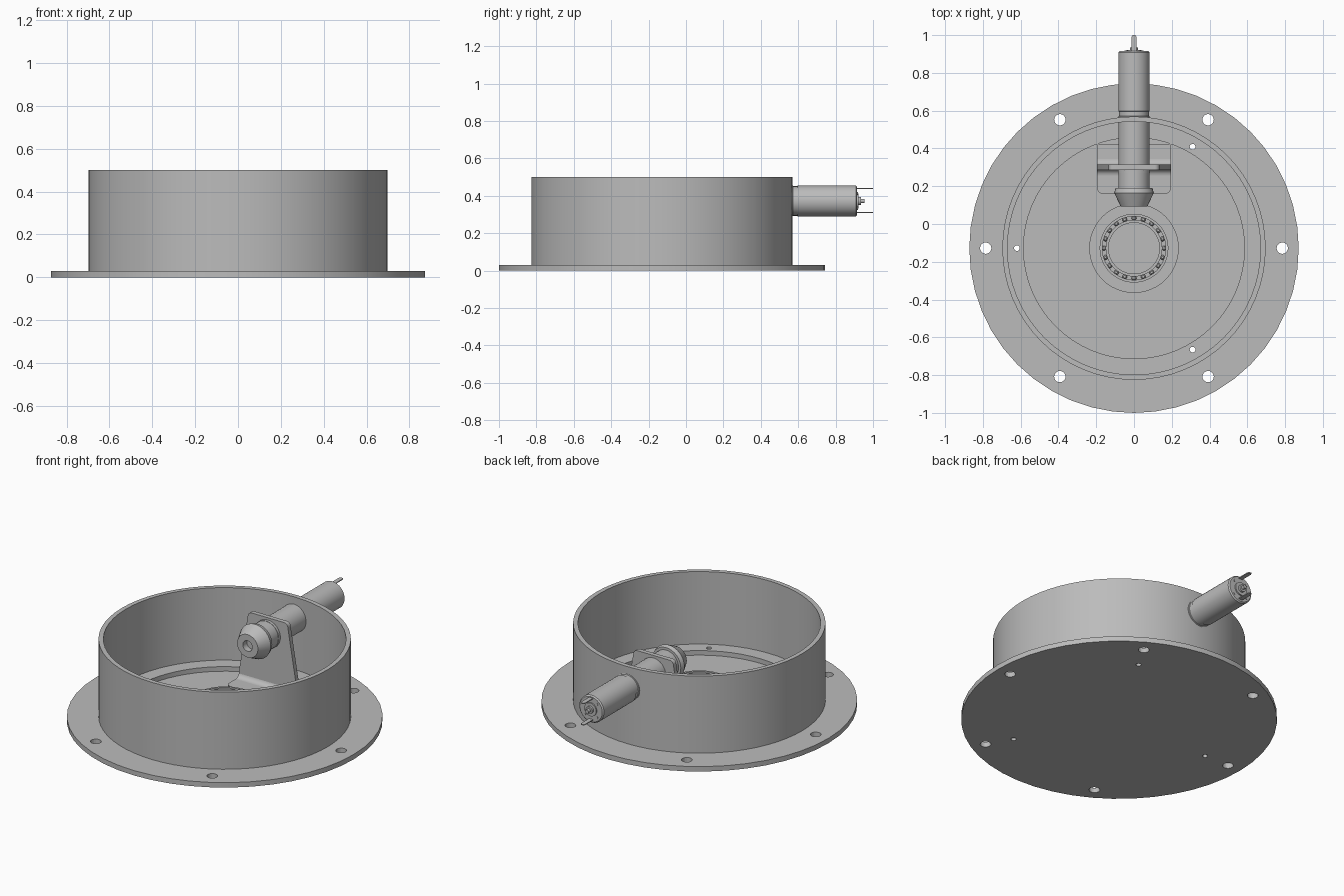
import bpy, bmesh, math
from mathutils import Matrix, Vector

cube = bpy.data.objects.get("Cube")
if cube:
    bpy.data.objects.remove(cube)

metal = bpy.data.materials.new("grey metal")
metal.use_nodes = True
GREY = (0.5, 0.5, 0.5, 1)
metal.diffuse_color = GREY
metal.node_tree.nodes["Principled BSDF"].inputs["Base Color"].default_value = GREY

CENTRE = Vector((0, -0.128, 0))   # axis of the round housing
AXIS_Z = 0.372                    # height of the motor axis


def finish(name, bm, smooth=True):
    bmesh.ops.recalc_face_normals(bm, faces=bm.faces)
    mesh = bpy.data.meshes.new(name)
    bm.to_mesh(mesh)
    bm.free()
    obj = bpy.data.objects.new(name, mesh)
    bpy.context.collection.objects.link(obj)
    mesh.materials.append(metal)
    bpy.ops.object.select_all(action='DESELECT')
    obj.select_set(True)
    bpy.context.view_layer.objects.active = obj
    if smooth:
        bpy.ops.object.shade_smooth_by_angle(angle=math.radians(30))
    return obj


def lathe(name, profile, matrix, steps=48, closed=False):
    """Spin (radius, height) points about z, then place the result."""
    bm = bmesh.new()
    verts = [bm.verts.new((r, 0, h)) for r, h in profile]
    edges = [bm.edges.new(pair) for pair in zip(verts, verts[1:])]
    if closed:
        edges.append(bm.edges.new((verts[-1], verts[0])))
    bmesh.ops.spin(bm, geom=verts + edges, cent=(0, 0, 0), axis=(0, 0, 1),
                   angle=math.tau, steps=steps)
    bmesh.ops.remove_doubles(bm, verts=bm.verts, dist=0.0001)
    bm.transform(matrix)
    return finish(name, bm)


def ring(name, inner, outer, low, high, matrix, steps=48):
    return lathe(name, [(inner, low), (outer, low), (outer, high), (inner, high)],
                 matrix, steps, True)


def prism(name, outline, offset, place):
    """Extrude a 2D outline; place maps each (a, b) to a 3D point."""
    bm = bmesh.new()
    face = bm.faces.new([bm.verts.new(place(a, b)) for a, b in outline])
    ext = bmesh.ops.extrude_face_region(bm, geom=[face])
    moved = [v for v in ext["geom"] if isinstance(v, bmesh.types.BMVert)]
    bmesh.ops.translate(bm, verts=moved, vec=offset)
    return finish(name, bm)


def arc(ca, cb, r, start, end, steps=6):
    angles = [math.radians(start + (end - start) * i / steps) for i in range(steps + 1)]
    return [(ca + r * math.cos(t), cb + r * math.sin(t)) for t in angles]


def polar(radius, degrees):
    t = math.radians(degrees)
    return CENTRE + Vector((radius * math.cos(t), radius * math.sin(t), 0))


housing = Matrix.Translation(CENTRE)
# Maps the lathe axis onto +y at the motor height
motor_axis = Matrix.Translation((0, 0, AXIS_Z)) @ Matrix.Rotation(-math.pi / 2, 4, 'X')

# Round housing: flange, wall and raised inner ledge
flange = lathe("base_flange", [(0, 0), (0.872, 0), (0.872, 0.03), (0, 0.03)], housing)
ring("housing_wall", 0.67, 0.697, 0.029, 0.5, housing, 64)
ledge = ring("inner_ledge", 0.585, 0.68, 0.029, 0.058, housing, 64)

# Bolt holes
bm = bmesh.new()
holes = [(0.785, 60 * i, 0.03) for i in range(6)]
holes += [(0.62, 60 + 120 * i, 0.015) for i in range(3)]
for radius, angle, size in holes:
    bmesh.ops.create_cone(bm, cap_ends=True, segments=20, radius1=size, radius2=size,
                          depth=0.3, matrix=Matrix.Translation(polar(radius, angle)))
cutter = finish("hole_cutter", bm, False)
cutter.hide_render = True
for target in (flange, ledge):
    mod = target.modifiers.new("holes", 'BOOLEAN')
    mod.operation = 'DIFFERENCE'
    mod.solver = 'EXACT'
    mod.object = cutter
    bpy.context.view_layer.objects.active = target
    bpy.ops.object.modifier_apply(modifier=mod.name)
bpy.data.objects.remove(cutter)

# Central hub and bearing
ring("hub_base", 0.135, 0.237, 0.029, 0.095, housing)
ring("bearing_outer_race", 0.168, 0.182, 0.09, 0.125, housing)
ring("bearing_inner_race", 0.135, 0.15, 0.09, 0.125, housing)
bm = bmesh.new()
for i in range(20):
    spot = polar(0.159, 18 * i) + Vector((0, 0, 0.107))
    bmesh.ops.create_uvsphere(bm, u_segments=10, v_segments=6, radius=0.013,
                              matrix=Matrix.Translation(spot))
finish("bearing_balls", bm)

# Motor bracket: rounded foot, tapered upright and bend fillets
foot = ([(0.195, 0.424), (-0.195, 0.424)] + arc(-0.165, 0.19, 0.03, 180, 270)
        + arc(0.165, 0.19, 0.03, 270, 360))
prism("bracket_foot", foot, (0, 0, 0.028), lambda a, b: (a, b, 0.029))
upright = ([(-0.195, 0.03), (0.195, 0.03), (0.195, 0.09)]
           + arc(0.11, 0.445, 0.025, 0, 90) + arc(-0.11, 0.445, 0.025, 90, 180)
           + [(-0.195, 0.09)])
prism("bracket_upright", upright, (0, 0.027, 0), lambda a, b: (a, 0.287, b))
for name, y, side in (("front_bend", 0.289, -1), ("rear_bend", 0.312, 1)):
    fillet = [(0, 0.055)] + arc(0.033, 0.09, 0.033, 270, 180)
    prism(name, fillet, (0.39, 0, 0), lambda a, b: (-0.195, y + side * a, b))

# Gear motor body, stepped at the gearbox joint
lathe("motor_body", [(0, 0.3), (0.083, 0.3), (0.083, 0.57), (0.079, 0.572),
                     (0.079, 0.595), (0.083, 0.597), (0.083, 0.908), (0.076, 0.915),
                     (0.04, 0.915), (0.04, 0.922), (0, 0.922)], motor_axis, 32)
lathe("motor_mount_boss", [(0, 0.27), (0.085, 0.27), (0.085, 0.29), (0, 0.29)],
      motor_axis, 32)
lathe("motor_rear_shaft", [(0, 0.91), (0.022, 0.91), (0.022, 0.935), (0.011, 0.935),
                           (0.011, 0.955), (0, 0.955)], motor_axis, 20)

# Bevel pinion with a bored tip
lathe("bevel_pinion", [(0.032, 0.092), (0.07, 0.092), (0.105, 0.165), (0.098, 0.19),
                       (0.083, 0.19), (0.083, 0.28), (0, 0.28), (0, 0.13),
                       (0.032, 0.13)], motor_axis, 32, True)

# Terminal blades at the back of the motor
for name, z in (("upper_terminal", AXIS_Z + 0.065), ("lower_terminal", AXIS_Z - 0.065)):
    prism(name, [(-0.013, 0.91), (0.013, 0.91), (0.013, 0.99), (0.007, 1.0),
                 (-0.007, 1.0), (-0.013, 0.99)], (0, 0, 0.005), lambda a, b: (a, b, z))

# Small screws on the motor end cap
bm = bmesh.new()
for i in range(4):
    t = math.radians(45 + 90 * i)
    spot = Matrix.Translation((0.058 * math.cos(t), 0.058 * math.sin(t), 0.915))
    bmesh.ops.create_cone(bm, cap_ends=True, segments=12, radius1=0.008, radius2=0.008,
                          depth=0.008, matrix=motor_axis @ spot)
finish("end_cap_screws", bm)
